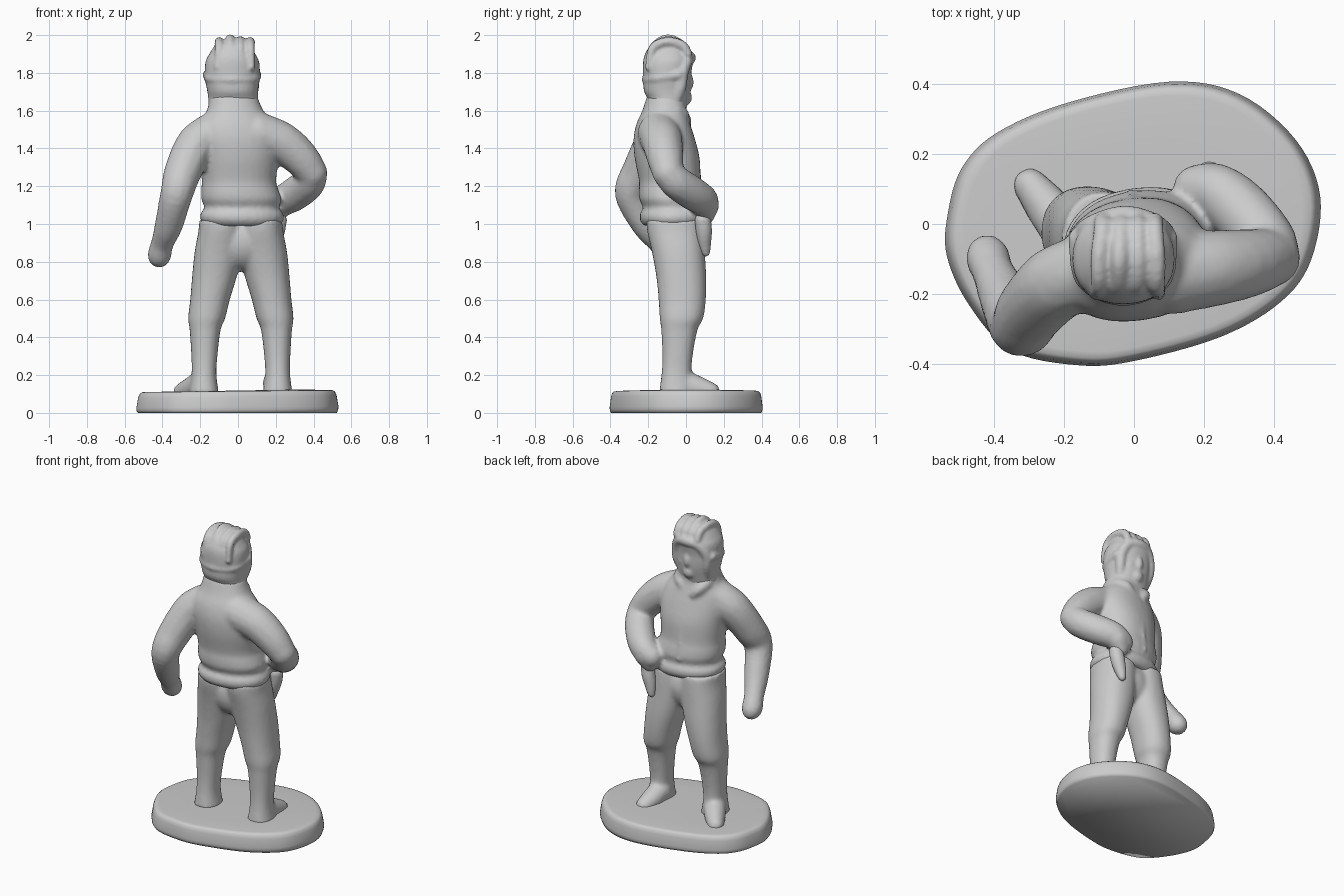
import bpy, math


def catmull(pts, steps, closed=False):
    """Smoothly resample a list of tuples of any length."""
    n, out = len(pts), []
    for i in range(n if closed else n - 1):
        if closed:
            q = [pts[(i + k) % n] for k in (-1, 0, 1, 2)]
        else:
            q = [pts[min(max(i + k, 0), n - 1)] for k in (-1, 0, 1, 2)]
        for s in range(steps):
            t = s / steps
            out.append(tuple(0.5 * (2 * b + (c - a) * t + (2 * a - 5 * b + 4 * c - d) * t * t
                                    + (3 * b - a - 3 * c + d) * t ** 3) for a, b, c, d in zip(*q)))
    if not closed:
        out.append(tuple(pts[-1]))
    return out


class Part:
    """Collects overlapping solids, then fuses them into one smooth object."""

    def __init__(self):
        self.verts, self.faces = [], []

    def skin(self, rings):
        """Join rising, counter-clockwise rings of points into a capped solid."""
        o, n = len(self.verts), len(rings[0])
        for r in rings:
            self.verts.extend(r)
        for k in range(len(rings) - 1):
            a = o + k * n
            for i in range(n):
                j = (i + 1) % n
                self.faces.append((a + i, a + j, a + n + j, a + n + i))
        self.faces.append(tuple(range(o + n - 1, o - 1, -1)))
        last = o + (len(rings) - 1) * n
        self.faces.append(tuple(range(last, last + n)))

    def stack(self, sections, yaw=0.0, segs=32):
        """Loft through level ovals given as (x, y, z, rx, ry)."""
        rings, cy, sy = [], math.cos(yaw), math.sin(yaw)
        for x, y, z, rx, ry in catmull(sorted(sections, key=lambda s: s[2]), 4):
            ring = []
            for i in range(segs):
                c, s = math.cos(math.tau * i / segs), math.sin(math.tau * i / segs)
                u = rx * math.copysign(abs(c) ** 0.9, c)
                v = ry * math.copysign(abs(s) ** 0.9, s)
                ring.append((x + u * cy - v * sy, y + u * sy + v * cy, z))
            rings.append(ring)
        self.skin(rings)

    def ball(self, x, y, z, r, scale=(1, 1, 1), segs=14, rows=9):
        rings = []
        for k in range(rows):
            a = math.pi * (-0.5 + (k + 0.25) / (rows - 0.5))
            c, h = r * math.cos(a), r * math.sin(a)
            rings.append([(x + scale[0] * c * math.cos(math.tau * i / segs),
                           y + scale[1] * c * math.sin(math.tau * i / segs),
                           z + scale[2] * h) for i in range(segs)])
        self.skin(rings)

    def limb(self, path, steps=6):
        """Run a rounded tube along (x, y, z, radius) points."""
        for p in catmull(path, steps):
            self.ball(*p)

    def finish(self, name, voxel=0.012, smooth=6):
        me = bpy.data.meshes.new(name)
        me.from_pydata(self.verts, [], self.faces)
        me.polygons.foreach_set("use_smooth", [True] * len(me.polygons))
        me.update()
        ob = bpy.data.objects.new(name, me)
        bpy.context.collection.objects.link(ob)
        if voxel:
            rm = ob.modifiers.new("fuse", 'REMESH')
            rm.mode, rm.voxel_size, rm.use_smooth_shade = 'VOXEL', voxel, True
            sm = ob.modifiers.new("soften", 'SMOOTH')
            sm.factor, sm.iterations = 0.5, smooth


# Base: egg-shaped plate with a rounded upper edge, tilted very slightly
outline = catmull([(-.53, .03), (-.49, .16), (-.39, .26), (-.19, .345), (.1, .405), (.3, .37),
                   (.46, .24), (.53, .08), (.505, -.1), (.42, -.22), (.25, -.32), (0, -.39),
                   (-.16, -.402), (-.35, -.36), (-.47, -.23), (-.533, -.09)], 6, closed=True)[::-1]
base = Part()
base.skin([[(x * s, y * s, z + .01 * (x + .53) * (z > 0)) for x, y in outline] for s, z in
           ((.985, 0), (.998, .01), (1, .025), (.982, .08), (.968, .1), (.945, .109), (.9, .111), (.6, .113))])
base.finish("base_plate", voxel=None)

# Trousers: pelvis, two legs mirrored about the body line, splayed feet
leg = [(-.09, -.06, 1.02, .115, .15), (-.09, -.055, .96, .12, .15), (-.103, -.04, .85, .127, .14),
       (-.125, -.025, .72, .118, .132), (-.148, -.02, .6, .105, .125), (-.166, -.024, .5, .098, .115),
       (-.174, -.035, .44, .082, .096), (-.178, -.045, .3, .069, .08), (-.18, -.05, .2, .066, .08),
       (-.18, -.05, .1, .08, .094)]
legs = Part()
legs.ball(.02, -.05, .91, 1, (.19, .135, .16), 32, 20)
for side in (1, -1):
    legs.stack([(.015 + side * (x - .015), y, z, rx, ry) for x, y, z, rx, ry in leg])
legs.limb([(-.19, -.03, .16, .07), (-.24, .04, .13, .065), (-.295, .11, .11, .05)])
legs.limb([(.2, -.02, .16, .07), (.205, .06, .13, .066), (.215, .13, .11, .052)])
legs.finish("trousers_and_boots")

# Jacket: torso with rolled waistband, both arms and hands
jacket = Part()
jacket.stack([(.025, -.07, .99, .195, .15), (.022, -.07, 1.02, .22, .172), (.02, -.07, 1.055, .22, .172),
              (.02, -.07, 1.085, .198, .155), (.018, -.075, 1.13, .212, .17), (.01, -.08, 1.18, .205, .168),
              (.005, -.085, 1.23, .197, .162), (.005, -.1, 1.35, .21, .17), (0, -.115, 1.45, .22, .16),
              (-.01, -.12, 1.53, .2, .14), (-.015, -.115, 1.6, .15, .115), (-.025, -.1, 1.68, .125, .105)],
             yaw=math.radians(8))
jacket.limb([(-.12, -.13, 1.49, .11), (-.22, -.17, 1.42, .108), (-.29, -.24, 1.28, .1),
             (-.325, -.29, 1.16, .088), (-.365, -.215, 1.0, .076), (-.4, -.14, .9, .061),
             (-.415, -.1, .84, .064), (-.418, -.085, .825, .056)])
jacket.limb([(.1, -.14, 1.475, .12), (.23, -.125, 1.43, .11), (.33, -.11, 1.35, .098), (.392, -.095, 1.27, .083)])
jacket.limb([(.392, -.1, 1.275, .08), (.375, -.05, 1.22, .088), (.31, .03, 1.165, .09), (.24, .09, 1.125, .082),
             (.18, .1, 1.095, .07)])
jacket.limb([(.22, .105, 1.1, .072), (.19, .105, 1.04, .045)])
# Front closing strip and collar flaps
jacket.limb([(-.01, .092, 1.12, .01), (-.01, .066, 1.3, .01), (-.01, .036, 1.45, .01), (-.015, 0, 1.55, .014)], 10)
jacket.limb([(-.12, -.05, 1.6, .034), (-.09, -.01, 1.565, .034), (-.06, .01, 1.53, .022)])
jacket.limb([(.09, -.05, 1.6, .03), (.05, -.01, 1.58, .028), (.02, .0, 1.55, .02)])
jacket.finish("jacket_and_arms")

# Head: hooded skull and face
head = Part()
head.stack([(-.02, -.11, 1.57, .14, .1), (-.025, -.095, 1.65, .132, .105), (-.028, -.1, 1.7, .134, .122),
            (-.03, -.1, 1.75, .142, .126), (-.03, -.1, 1.8, .146, .128), (-.03, -.095, 1.86, .142, .132),
            (-.03, -.095, 1.9, .122, .122), (-.027, -.09, 1.945, .095, .1), (-.02, -.09, 1.965, .07, .07)])
head.limb([(-.025, .015, 1.79, .016), (-.025, .018, 1.75, .024), (-.025, .01, 1.72, .022)])  # nose
head.ball(-.025, -.012, 1.67, .045)  # chin
for x in (-.075, .025):  # cheeks
    head.ball(x, -.02, 1.73, .04)
# Hood rim round the face
head.limb([(-.115, -.06, 1.64, .032), (-.135, -.03, 1.72, .032), (-.135, -.02, 1.8, .034), (-.095, .005, 1.865, .032),
           (-.025, .022, 1.88, .032), (.045, .005, 1.865, .032), (.078, -.02, 1.8, .034),
           (.08, -.03, 1.72, .032), (.06, -.06, 1.64, .03)])
# Rolled band round the back of the hood
head.limb([(-.163, -.04, 1.79, .026), (-.14, -.16, 1.77, .027), (-.03, -.207, 1.765, .028),
           (.08, -.16, 1.77, .027), (.1, -.04, 1.79, .026)], 8)
# Fur tufts over the crown
for x, top in ((-.1, 1.965), (-.042, 1.98), (.012, 1.97), (.066, 1.965)):
    head.limb([(x * 1.1, -.2, 1.83, .018), (x, -.175, 1.93, .024), (x, -.1, top, .025),
               (x * .9, -.02, 1.945, .026), (x * .9, .01, 1.9, .024)])
head.finish("hooded_head", voxel=0.009, smooth=4)

# Holster hanging below the hand
holster = Part()
holster.limb([(.215, .09, 1.02, .045), (.205, .095, .96, .044), (.19, .098, .9, .036), (.18, .105, .85, .024)])
holster.finish("holster", voxel=0.01, smooth=3)
